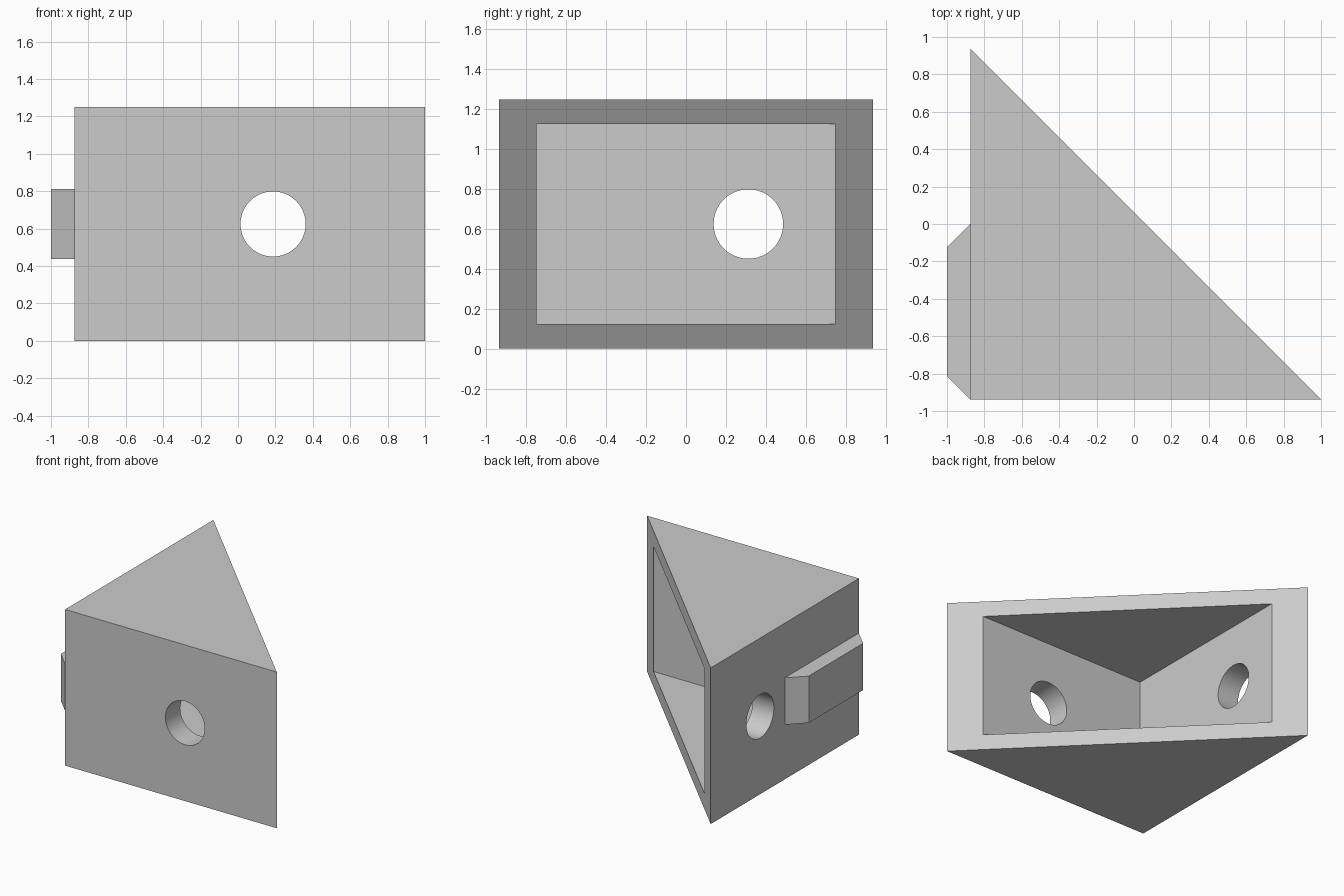
import bpy, bmesh
from math import radians, pi
from mathutils import Matrix

cube = bpy.data.objects.get("Cube")
if cube:
    bpy.data.objects.remove(cube, do_unlink=True)

grey = bpy.data.materials.new("light_grey")
grey.use_nodes = True
colour = (0.6, 0.6, 0.6, 1)
grey.diffuse_color = colour
grey.node_tree.nodes["Principled BSDF"].inputs["Base Color"].default_value = colour


def add_object(name, bm):
    bmesh.ops.recalc_face_normals(bm, faces=bm.faces)
    mesh = bpy.data.meshes.new(name)
    bm.to_mesh(mesh)
    bm.free()
    mesh.materials.append(grey)
    obj = bpy.data.objects.new(name, mesh)
    bpy.context.collection.objects.link(obj)
    return obj


def prism(name, outline, z0, z1):
    """Extrude a plan outline between two heights."""
    bm = bmesh.new()
    base = bm.faces.new([bm.verts.new((x, y, z0)) for x, y in outline])
    top = bmesh.ops.extrude_face_region(bm, geom=[base])["geom"]
    verts = [v for v in top if isinstance(v, bmesh.types.BMVert)]
    bmesh.ops.translate(bm, verts=verts, vec=(0, 0, z1 - z0))
    return add_object(name, bm)


def drill(name, centre, axis):
    bm = bmesh.new()
    turn = Matrix.Rotation(pi / 2, 4, axis)
    bmesh.ops.create_cone(bm, cap_ends=True, segments=64, radius1=0.174,
                          radius2=0.174, depth=0.5,
                          matrix=Matrix.Translation(centre) @ turn)
    return add_object(name, bm)


left, front, height, wall, rim = -0.875, -0.9375, 1.25, 0.1875, 0.125
size = 1.875

# Solid triangular wedge
body = prism("wedge_body", [(left, front), (left + size, front),
                            (left, front + size)], 0, height)

# Triangular hollow, running out through the slanted face
inner_x, inner_y, reach = left + wall, front + wall, 2
hollow = prism("hollow_cutter", [(inner_x, inner_y), (inner_x + size - 2 * wall, inner_y),
                                 (inner_x + reach, inner_y),
                                 (inner_x + reach, inner_y + size - 2 * wall),
                                 (inner_x, inner_y + size - 2 * wall)],
               rim, height - rim)

# Round holes through the two upright walls
front_hole = drill("front_hole_cutter", (0.1875, front, height / 2), 'X')
side_hole = drill("side_hole_cutter", (left, 0.3125, height / 2), 'Y')

cutters = [hollow, front_hole, side_hole]
for cutter in cutters:
    mod = body.modifiers.new(cutter.name, 'BOOLEAN')
    mod.operation = 'DIFFERENCE'
    mod.solver = 'EXACT'
    mod.object = cutter

# Bake the cuts, then drop the cutters
bpy.context.view_layer.update()
cut = bpy.data.meshes.new_from_object(
    body.evaluated_get(bpy.context.evaluated_depsgraph_get()))
body.modifiers.clear()
body.data = cut
for cutter in cutters:
    bpy.data.objects.remove(cutter, do_unlink=True)

# Chamfered tab on the side wall
prism("side_tab", [(left, front), (left, 0), (-1, -0.125), (-1, -0.8125)],
      0.4375, 0.8125)

# Smooth hole walls with sharp edges everywhere else
bpy.ops.object.select_all(action='DESELECT')
body.select_set(True)
bpy.context.view_layer.objects.active = body
bpy.ops.object.shade_smooth_by_angle(angle=radians(30))
